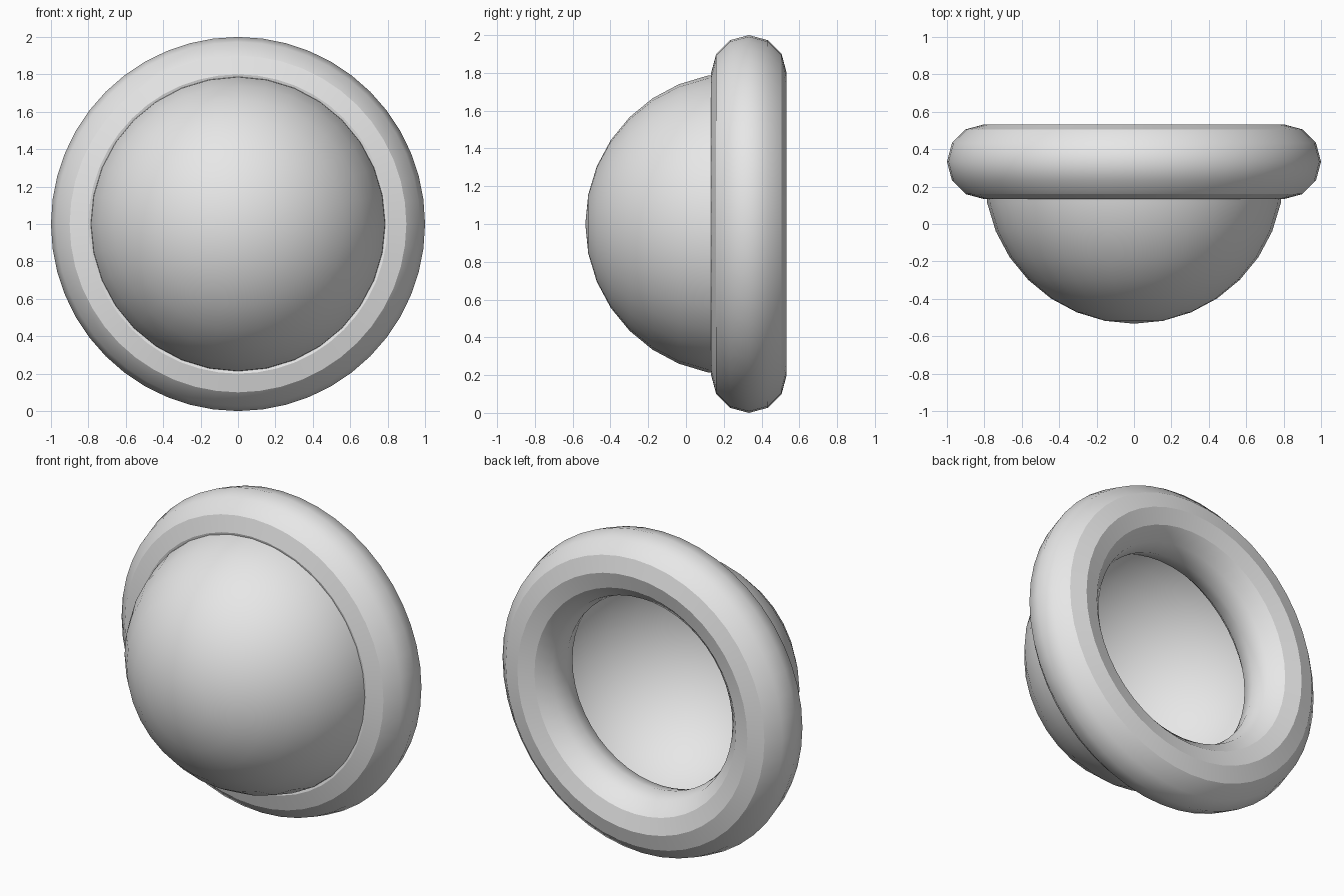
import bpy, bmesh, math
from mathutils import Matrix

if "Cube" in bpy.data.objects:
    bpy.data.objects.remove(bpy.data.objects["Cube"])

grey = bpy.data.materials.new("plain grey")
grey.diffuse_color = (0.8, 0.8, 0.8, 1)
grey.use_nodes = True
grey.node_tree.nodes["Principled BSDF"].inputs["Base Color"].default_value = grey.diffuse_color


def finish(obj, name, y):
    """Name, colour, smooth and turn the part so its axis faces -y."""
    obj.name = name
    me = obj.data
    me.transform(Matrix.Translation((0, y, 1)) @ Matrix.Rotation(math.pi / 2, 4, 'X'))
    me.materials.clear()
    me.materials.append(grey)
    for p in me.polygons:
        p.use_smooth = True


# Rounded rim, with crisp bands on its front and back
bpy.ops.mesh.primitive_torus_add(major_radius=0.8, minor_radius=0.2,
                                 major_segments=48, minor_segments=12)
rim = bpy.context.object
finish(rim, "rim", 0.333)
for e in rim.data.edges:
    a, b = (rim.data.vertices[i].co.y - 0.333 for i in e.vertices)
    if abs(a - b) < 0.001 and abs(a) > 0.15:
        e.use_edge_sharp = True

# Hollow hemispherical dome, open at the back
me = bpy.data.meshes.new("dome")
bm = bmesh.new()
bmesh.ops.create_uvsphere(bm, u_segments=32, v_segments=16, radius=0.8)
bmesh.ops.delete(bm, geom=[v for v in bm.verts if v.co.z < -0.01], context='VERTS')
bm.to_mesh(me)
bm.free()
dome = bpy.data.objects.new("dome", me)
bpy.context.collection.objects.link(dome)
finish(dome, "dome", 0.267)
